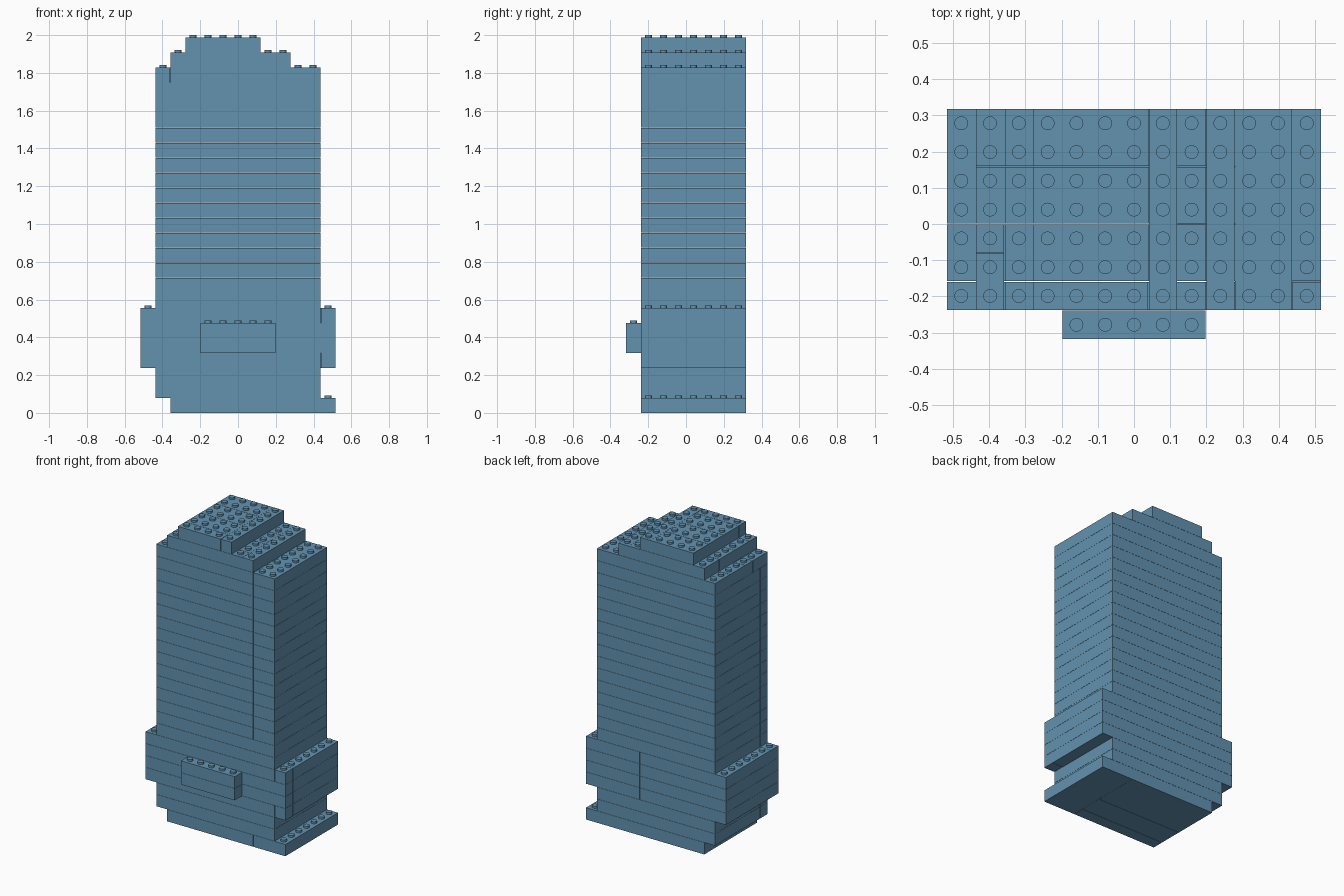
import bpy
import bmesh
from mathutils import Matrix, Vector

cube = bpy.data.objects.get("Cube")
if cube:
    bpy.data.objects.remove(cube)

P = 0.0795        # stud pitch and course height
GAP = 0.001       # seam inset on each brick side
STUD_R, STUD_H = 0.019, 0.0125
FRONT, BACK = -3, 4

blue = bpy.data.materials.new("muted blue")
blue.use_nodes = True
color = (0.125, 0.29, 0.435, 1)
blue.diffuse_color = color
blue.node_tree.nodes["Principled BSDF"].inputs["Base Color"].default_value = color


def px(cell):
    return (cell - 6.5) * P


def add_brick(bm, x0, x1, y0, y1, k, join=False):
    """One brick spanning grid cells; join leaves no seam on its +x end."""
    if x1 <= x0:
        return
    lo = Vector((px(x0) + GAP, y0 * P + GAP, k * P))
    hi = Vector((px(x1) - (0 if join else GAP), y1 * P - GAP, (k + 1) * P - GAP))
    if k == 24:
        hi.z = (k + 1) * P
    mat = Matrix.Translation((lo + hi) / 2) @ Matrix.Diagonal((*(hi - lo), 1))
    bmesh.ops.create_cube(bm, size=1, matrix=mat)


def add_stud(bm, i, j, k):
    base = (k + 1) * P - 0.002
    top = (k + 1) * P + STUD_H
    mat = Matrix.Translation((px(i + 0.5), (j + 0.5) * P, (base + top) / 2))
    bmesh.ops.create_cone(bm, cap_ends=True, segments=20, radius1=STUD_R,
                          radius2=STUD_R, depth=top - base, matrix=mat)


def finish(bm, name):
    mesh = bpy.data.meshes.new(name)
    bm.to_mesh(mesh)
    bm.free()
    mesh.materials.append(blue)
    obj = bpy.data.objects.new(name, mesh)
    bpy.context.collection.objects.link(obj)
    parts.append(obj)


# Courses: name, first, last, left cell, right cell, front seam, rear seam
GROUPS = [
    ("base_plinth", 0, 0, 2, 13, 10, 10),
    ("lower_wall", 1, 2, 1, 12, 9, 11),
    ("belt_bottom", 3, 3, 0, 13, 12, 8),
    ("belt_middle", 4, 5, 0, 13, 13, 8),
    ("belt_top", 6, 6, 0, 13, 12, 8),
    ("tower_foot", 7, 8, 1, 12, 12, 11),
    ("tower_wall", 9, 21, 1, 12, 10, 10),
    ("tower_cornice", 22, 22, 1, 12, 10, 10),
    ("lower_roof_step", 23, 23, 2, 10, 9, 9),
    ("upper_roof_step", 24, 24, 3, 8, 7, 7),
]
span = {k: (g[3], g[4]) for g in GROUPS for k in range(g[1], g[2] + 1)}
parts = []

for name, first, last, x0, x1, front, rear in GROUPS:
    for k in range(first, last + 1):
        bm = bmesh.new()
        corner = 1 if name == "tower_cornice" else 0
        # front row, with a small corner brick under the roof
        add_brick(bm, x0 + corner, front, FRONT, -2, k)
        if corner:
            add_brick(bm, x0, x0 + 1, FRONT, -1, k)
            add_brick(bm, x0, x0 + 1, -1, 0, k)
        # rear rows
        rows = [(-2, 0), (0, 2), (2, BACK)] if k > 21 else [(-2, 0), (0, BACK)]
        for y0, y1 in rows:
            left = x0 + corner if y0 < 0 else x0
            add_brick(bm, left, rear, y0, y1, k, join=rear != 8)
        # end brick, full depth where the seams line up
        if front == rear:
            add_brick(bm, rear, x1, FRONT, BACK, k)
        else:
            add_brick(bm, front, x1, FRONT, -2, k)
            add_brick(bm, rear, x1, -2, BACK, k)
        # studs left uncovered by the next course
        above = span.get(k + 1, (0, 0))
        for i in range(x0, x1):
            if not above[0] <= i < above[1]:
                for j in range(FRONT, BACK):
                    add_stud(bm, i, j, k)
        finish(bm, f"{name}_{k}")

# Entrance canopy on the front
bm = bmesh.new()
for k in (4, 5):
    add_brick(bm, 4, 9, -4, FRONT, k)
for i in range(4, 9):
    add_stud(bm, i, -4, 5)
finish(bm, "entrance_canopy")

bpy.ops.object.select_all(action="DESELECT")
for obj in parts:
    obj.select_set(True)
bpy.context.view_layer.objects.active = parts[0]
bpy.ops.object.shade_smooth_by_angle(angle=0.6)
